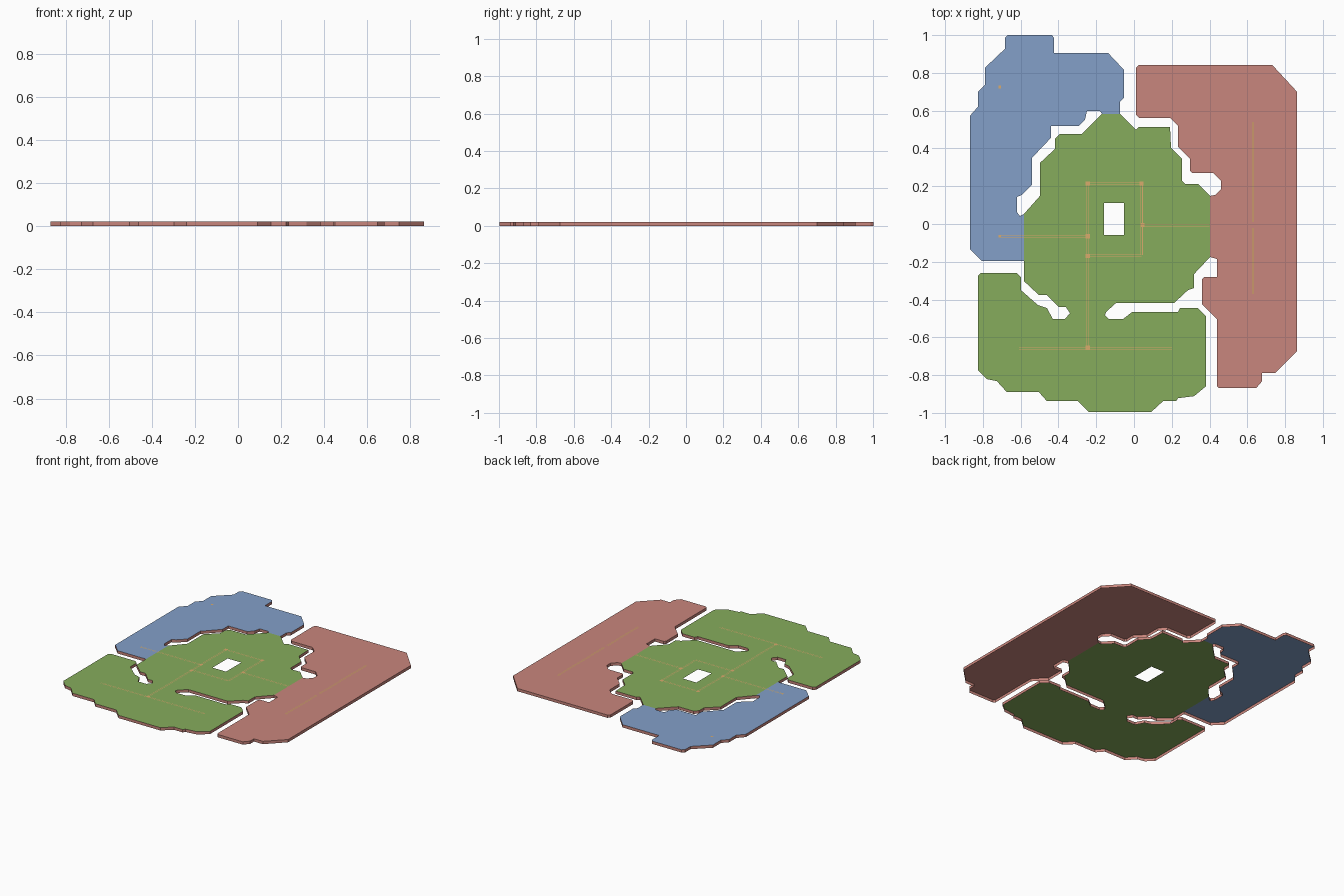
import bpy, bmesh

TOP = 0.02          # floor height; walls hang from here to z = 0
CX, CY, S = 1134, 225, 188.7   # survey grid origin and units per metre


def material(name, rgb):
    m = bpy.data.materials.new(name)
    m.diffuse_color = (*rgb, 1)
    return m


BLUE = material("blue_floor", (0.227, 0.352, 0.584))
RED = material("red_floor", (0.584, 0.238, 0.205))
GREEN = material("green_floor", (0.238, 0.413, 0.107))
TAN = material("tan_lines", (0.70, 0.41, 0.15))
YELLOW = material("yellow_lines", (0.58, 0.40, 0.10))


def finish(bm, name, mat):
    me = bpy.data.meshes.new(name)
    bm.to_mesh(me)
    bm.free()
    me.materials.append(mat)
    ob = bpy.data.objects.new(name, me)
    bpy.context.collection.objects.link(ob)
    return ob


def fill(bm, outlines):
    """Fill closed outlines (inner ones become holes) with upward faces."""
    edges = []
    for pts in outlines:
        vs = [bm.verts.new(((x - CX) / S, (CY - y) / S, TOP)) for x, y in pts]
        edges += [bm.edges.new((vs[i - 1], vs[i])) for i in range(len(vs))]
    bmesh.ops.triangle_fill(bm, edges=edges, use_beauty=True, use_dissolve=False)
    for f in bm.faces:
        f.normal_update()
        if f.normal.z < 0:
            f.normal_flip()


blue = [(1008, 36), (1052, 36), (1054, 39), (1054, 54), (1108, 54), (1124, 71),
        (1124, 99), (1120, 103), (1120, 115), (1102, 115), (1100, 112), (1087, 112),
        (1085, 121), (1079, 127), (1051, 127), (1051, 139), (1032, 159), (1032, 186),
        (1022, 196), (1017, 198), (1017, 213), (1020, 217), (1024, 215), (1024, 262),
        (982, 262), (970, 250), (970, 117), (978, 108), (978, 93), (985, 86),
        (985, 69), (1005, 50), (1005, 39)]

red = [(1139, 66), (1272, 66), (1297, 93), (1297, 352), (1275, 374), (1262, 374),
       (1262, 382), (1256, 389), (1219, 389), (1217, 387), (1217, 320), (1202, 305),
       (1202, 280), (1204, 278), (1217, 278), (1217, 260), (1210, 258), (1210, 197),
       (1215, 196), (1221, 190), (1221, 182), (1213, 174), (1192, 174), (1190, 172),
       (1190, 160), (1178, 148), (1178, 127), (1170, 119), (1139, 119), (1136, 116),
       (1136, 69)]

centre = [(1102, 115), (1120, 115), (1136, 131), (1139, 128), (1170, 128), (1171, 149),
          (1182, 160), (1182, 182), (1185, 185), (1198, 185), (1210, 197), (1210, 258),
          (1194, 275), (1194, 289), (1188, 291), (1174, 304), (1116, 304), (1106, 313),
          (1105, 316), (1070, 314), (1066, 308), (1059, 308), (1047, 296), (1039, 296),
          (1024, 282), (1024, 262), (1024, 215), (1040, 197), (1040, 164), (1055, 150),
          (1055, 140), (1060, 135), (1082, 135)]
hole = [(1104, 204), (1124, 204), (1124, 236), (1104, 236)]

south = [(1070, 314), (1105, 316), (1109, 320), (1123, 320), (1132, 313), (1178, 313),
         (1180, 309), (1198, 309), (1206, 317), (1206, 387), (1194, 397), (1178, 399),
         (1176, 402), (1163, 402), (1151, 413), (1089, 413), (1078, 402), (1047, 402),
         (1039, 393), (1007, 393), (997, 382), (987, 380), (978, 371), (978, 277),
         (981, 274), (1017, 274), (1021, 278), (1021, 291), (1038, 306), (1047, 309),
         (1053, 320), (1065, 320)]

# Floors of each zone
for name, outlines, mat in (("north_west_floor", [blue], BLUE), ("east_floor", [red], RED),
                            ("central_floor", [centre, hole], GREEN),
                            ("south_floor", [south], GREEN)):
    bm = bmesh.new()
    fill(bm, outlines)
    finish(bm, name, mat)

# Outer walls: a skirt below every outline edge that is not shared by two zones
runs = {}
for pts in (blue, red, centre, south):
    for i in range(len(pts)):
        key = frozenset((pts[i - 1], pts[i]))
        runs.setdefault(key, []).append((pts[i - 1], pts[i]))
bm = bmesh.new()
for (a, b), *shared in runs.values():
    if shared:
        continue
    quad = [((p[0] - CX) / S, (CY - p[1]) / S, z)
            for p, z in ((a, TOP), (b, TOP), (b, 0), (a, 0))]
    bm.faces.new([bm.verts.new(q) for q in quad])
bmesh.ops.remove_doubles(bm, verts=bm.verts, dist=1e-5)
finish(bm, "skirt_walls", RED)


def plate(bm, x0, y0, x1, y1, z):
    bm.faces.new([bm.verts.new(c) for c in
                  ((x0, y0, z), (x1, y0, z), (x1, y1, z), (x0, y1, z))])


def rails(name, lines, mat, gap=0.005, w=0.0015):
    """Each painted line is a pair of hairline rails."""
    bm = bmesh.new()
    for x0, y0, x1, y1 in lines:
        for s in (-gap, gap):
            if x0 == x1:
                plate(bm, x0 + s - w, y0, x0 + s + w, y1, TOP + 0.0004)
            else:
                plate(bm, x0, y0 + s - w, x1, y0 + s + w, TOP + 0.0004)
    finish(bm, name, mat)


# Painted route lines
rails("route_lines", [(-0.245, -0.165, 0.04, -0.165), (-0.245, 0.215, 0.04, 0.215),
                      (-0.245, -0.66, -0.245, 0.215), (0.04, -0.165, 0.04, 0.215),
                      (-0.71, -0.065, -0.25, -0.065), (0.04, -0.01, 0.40, -0.01),
                      (-0.61, -0.66, 0.20, -0.66)], TAN)
rails("east_lines", [(0.63, 0.01, 0.63, 0.54), (0.63, -0.37, 0.63, -0.02)], YELLOW)

# Small junction markers
bm = bmesh.new()
for x, y in ((-0.245, -0.065), (-0.245, -0.17), (0.045, -0.005), (0.04, 0.215),
             (-0.245, 0.215), (-0.245, -0.655), (-0.71, -0.065), (-0.71, 0.725)):
    r = 0.007 if x < -0.7 else 0.011
    plate(bm, x - r, y - r, x + r, y + r, TOP + 0.0006)
finish(bm, "junction_markers", TAN)
